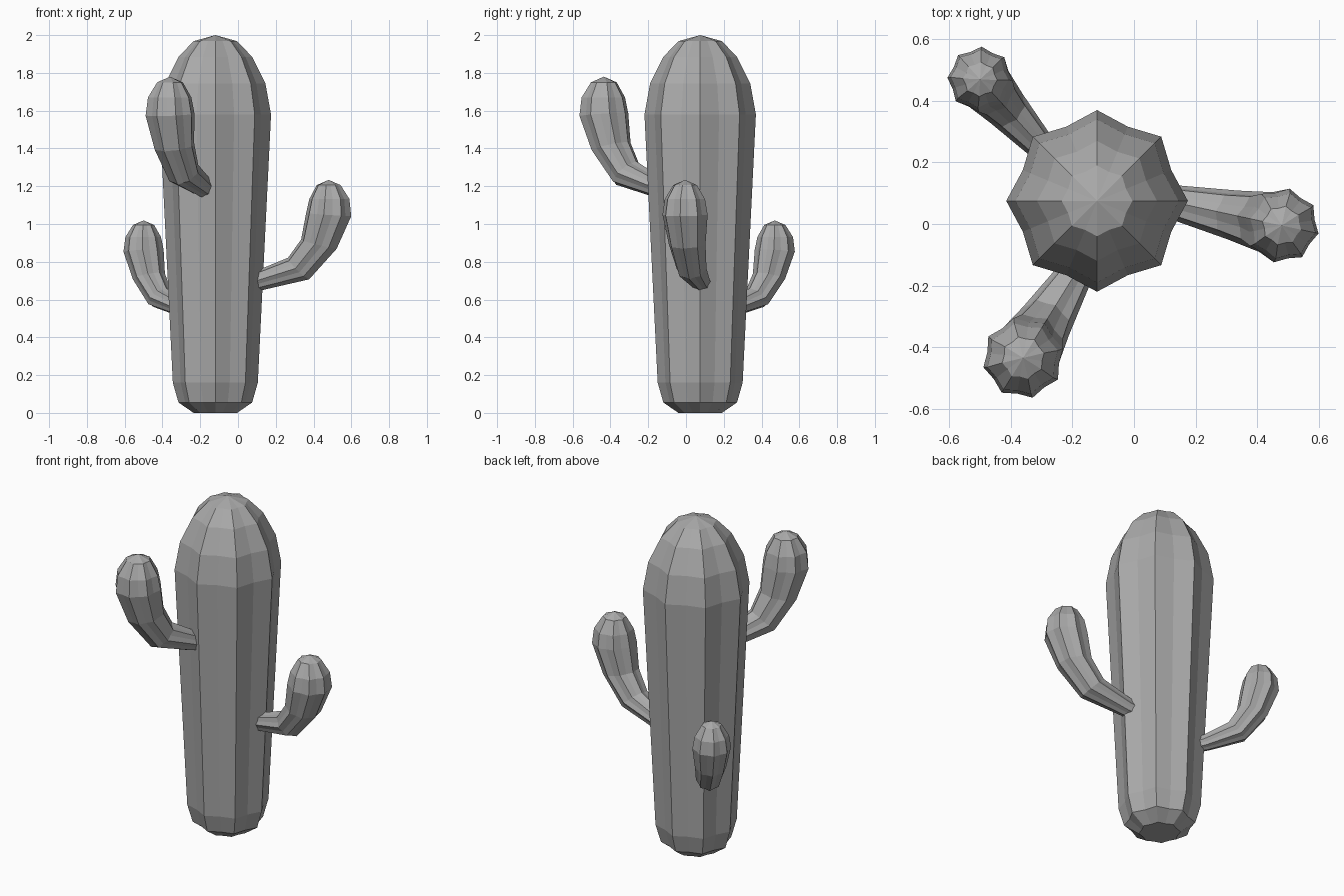
import bpy
import bmesh
from math import sin, cos, pi, radians, atan2
from mathutils import Vector

cube = bpy.data.objects.get("Cube")
if cube:
    bpy.data.objects.remove(cube)

RIBS = 8

grey = bpy.data.materials.new("cactus grey")
grey.use_nodes = True
colour = (0.4, 0.4, 0.4, 1)
grey.diffuse_color = colour
grey.node_tree.nodes["Principled BSDF"].inputs["Base Color"].default_value = colour


def ribbed_loft(name, sections, heading=0.0, valley=0.885):
    """Loft star-shaped rings; each section is (centre, radius, pitch of its axis)."""
    out = Vector((cos(heading), sin(heading), 0))
    side = Vector((-sin(heading), cos(heading), 0))
    bm = bmesh.new()
    rings = []
    for centre, radius, pitch in sections:
        across = out * sin(pitch) - Vector((0, 0, cos(pitch)))
        ring = []
        for i in range(RIBS * 2):
            a = pi * i / RIBS
            r = radius * (valley if i % 2 else 1)
            ring.append(bm.verts.new(centre + across * r * cos(a) + side * r * sin(a)))
        rings.append(ring)
    n = RIBS * 2
    for low, high in zip(rings, rings[1:]):
        for i in range(n):
            j = (i + 1) % n
            bm.faces.new((low[i], low[j], high[j], high[i]))
    bm.faces.new(rings[0][::-1])
    # The last ring has no radius, so it merges into the tip
    bmesh.ops.remove_doubles(bm, verts=bm.verts, dist=0.0005)
    bmesh.ops.recalc_face_normals(bm, faces=bm.faces)
    mesh = bpy.data.meshes.new(name)
    bm.to_mesh(mesh)
    bm.free()
    mesh.materials.append(grey)
    obj = bpy.data.objects.new(name, mesh)
    bpy.context.collection.objects.link(obj)
    return obj


# Trunk: (height, radius)
trunk_profile = [(0, 0.115), (0.055, 0.195), (0.16, 0.225), (1.58, 0.295),
                 (1.745, 0.265), (1.885, 0.195), (1.968, 0.115), (2.0, 0)]
ribbed_loft("trunk", [(Vector((-0.12, 0.075, z)), r, pi / 2) for z, r in trunk_profile])

# Arm: (reach from root to head, rise, radius, pitch in degrees)
arm_profile = [(-0.25, -0.02, 0.05, 15), (0, 0, 0.058, 20), (0.57, 0.07, 0.088, 45),
               (0.86, 0.21, 0.108, 76), (1, 0.38, 0.133, 86), (1.01, 0.47, 0.118, 90),
               (1, 0.55, 0.07, 90), (1, 0.58, 0, 90)]


def arm(name, root, head, scale):
    root, head = Vector(root), Vector((*head, root[2]))
    reach = head - root
    sections = [(root + reach * f + Vector((0, 0, rise * scale)), r * scale, radians(p))
                for f, rise, r, p in arm_profile]
    ribbed_loft(name, sections, atan2(reach.y, reach.x))


arm("front_arm", (-0.19, -0.16, 1.2), (-0.36, -0.435), 1.0)
arm("left_arm", (0.11, 0.075, 0.7), (0.48, -0.005), 0.92)
arm("back_arm", (-0.3, 0.25, 0.555), (-0.5, 0.47), 0.8)
